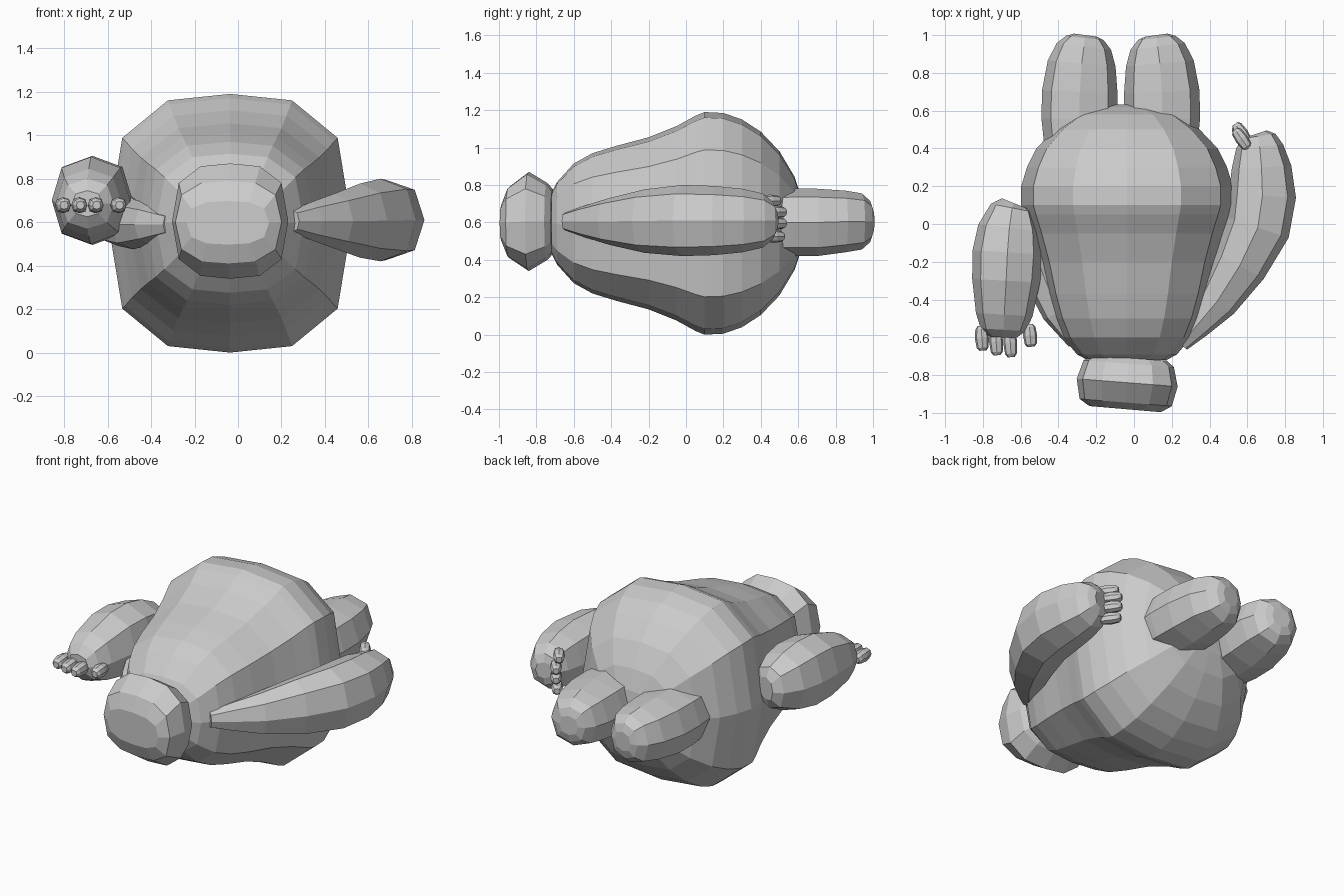
import bpy, bmesh
from mathutils import Vector


def section(quarter):
    """Full closed outline from one quadrant (from side to top)."""
    q = quarter
    left = [(-x, z) for x, z in reversed(q[:-1])]
    upper = q + left
    return upper + [(x, -z) for x, z in reversed(upper[1:-1])]


TWELVE = section([(1, 0), (.885, .66), (.51, .95), (0, 1)])
EIGHT = section([(1, 0), (.75, .75), (0, 1)])


def loft(name, rings, outline=EIGHT):
    """Skin rings (x, y, z, half width, half height) along a horizontal path."""
    bm = bmesh.new()
    loops = []
    for i, (x, y, z, w, h) in enumerate(rings):
        a = rings[max(i - 1, 0)]
        b = rings[min(i + 1, len(rings) - 1)]
        t = Vector((b[0] - a[0], b[1] - a[1], 0)).normalized()
        side = Vector((t.y, -t.x, 0))
        loops.append([bm.verts.new(Vector((x, y, z)) + side * (u * w) + Vector((0, 0, v * h)))
                      for u, v in outline])
    n = len(outline)
    for r, s in zip(loops, loops[1:]):
        for k in range(n):
            bm.faces.new((r[k], r[(k + 1) % n], s[(k + 1) % n], s[k]))
    bm.faces.new(loops[0])
    bm.faces.new(loops[-1])
    bmesh.ops.recalc_face_normals(bm, faces=bm.faces)
    mesh = bpy.data.meshes.new(name)
    bm.to_mesh(mesh)
    bm.free()
    ob = bpy.data.objects.new(name, mesh)
    bpy.context.collection.objects.link(ob)
    return ob


def finger(name, start, end, r):
    a, b = Vector(start), Vector(end)
    loft(name, [(*a.lerp(b, t), r * s, r * s)
                for t, s in ((0, .5), (.12, .85), (.5, 1), (.88, .85), (1, .5))])


# Pear-shaped body: (y, half width, half height)
body = [(-.72, .21, .16), (-.69, .265, .22), (-.6, .34, .32), (-.5, .385, .375),
        (-.37, .425, .415), (-.2, .465, .46), (-.05, .51, .52), (.05, .545, .575),
        (.1, .56, .595), (.2, .56, .59), (.3, .53, .555), (.4, .48, .49),
        (.5, .385, .385), (.58, .27, .25), (.62, .16, .13), (.632, .06, .05)]
loft("body", [(-.037, y, .595, w, h) for y, w, h in body], TWELVE)

# Head, turned slightly
loft("head", [(-.026, -.71, .605, .2, .17), (-.028, -.74, .605, .24, .205),
              (-.036, -.84, .605, .268, .265), (-.044, -.945, .6, .245, .19),
              (-.047, -.98, .597, .19, .1)], TWELVE)

# Two legs mirrored about the body axis
leg = [(.215, .42, .6, .19, .17), (.22, .56, .6, .2, .18), (.217, .7, .6, .2, .18),
       (.207, .85, .605, .18, .165), (.195, .94, .605, .145, .15), (.19, .985, .605, .1, .11),
       (.188, 1.0, .605, .06, .06)]
for name, s in (("leg_right", 1), ("leg_left", -1)):
    loft(name, [(-.07 + s * x, y, z, w, h) for x, y, z, w, h in leg])

# Raised arm
loft("arm_right", [(.25, -.64, .605, .04, .05), (.33, -.54, .605, .075, .085),
                   (.44, -.41, .605, .11, .125), (.56, -.22, .607, .145, .17),
                   (.655, -.02, .61, .172, .19), (.68, .15, .61, .178, .185),
                   (.675, .3, .61, .158, .17), (.665, .41, .61, .125, .145),
                   (.66, .465, .61, .09, .1), (.655, .48, .61, .05, .05)])

# Bent arm: upper part and forearm
loft("upper_arm_left", [(-.31, -.63, .59, .04, .05), (-.4, -.47, .59, .085, .09),
                        (-.48, -.27, .59, .11, .115), (-.55, -.08, .62, .12, .13),
                        (-.6, .02, .66, .08, .1)])
loft("forearm_left", [(-.635, .11, .7, .07, .07), (-.645, .085, .7, .115, .13),
                      (-.66, -.02, .7, .165, .18), (-.67, -.15, .7, .185, .205),
                      (-.677, -.3, .7, .18, .2), (-.687, -.48, .69, .15, .155),
                      (-.692, -.56, .685, .12, .115), (-.694, -.6, .685, .07, .06)])

# Fingers, side by side on the left hand and stacked on the right
for i, (x, ya, yb) in enumerate([(-.81, -.54, -.67), (-.735, -.55, -.695),
                                 (-.66, -.55, -.705), (-.555, -.53, -.65)]):
    finger(f"finger_left_{i}", (x, ya, .678), (x + .01, yb, .678), .037)
for i, (z, d) in enumerate([(.715, -.03), (.655, 0), (.595, .0), (.525, -.01)]):
    finger(f"finger_right_{i}", (.605, .43 + d, z), (.535, .53 + d, z), .034)
